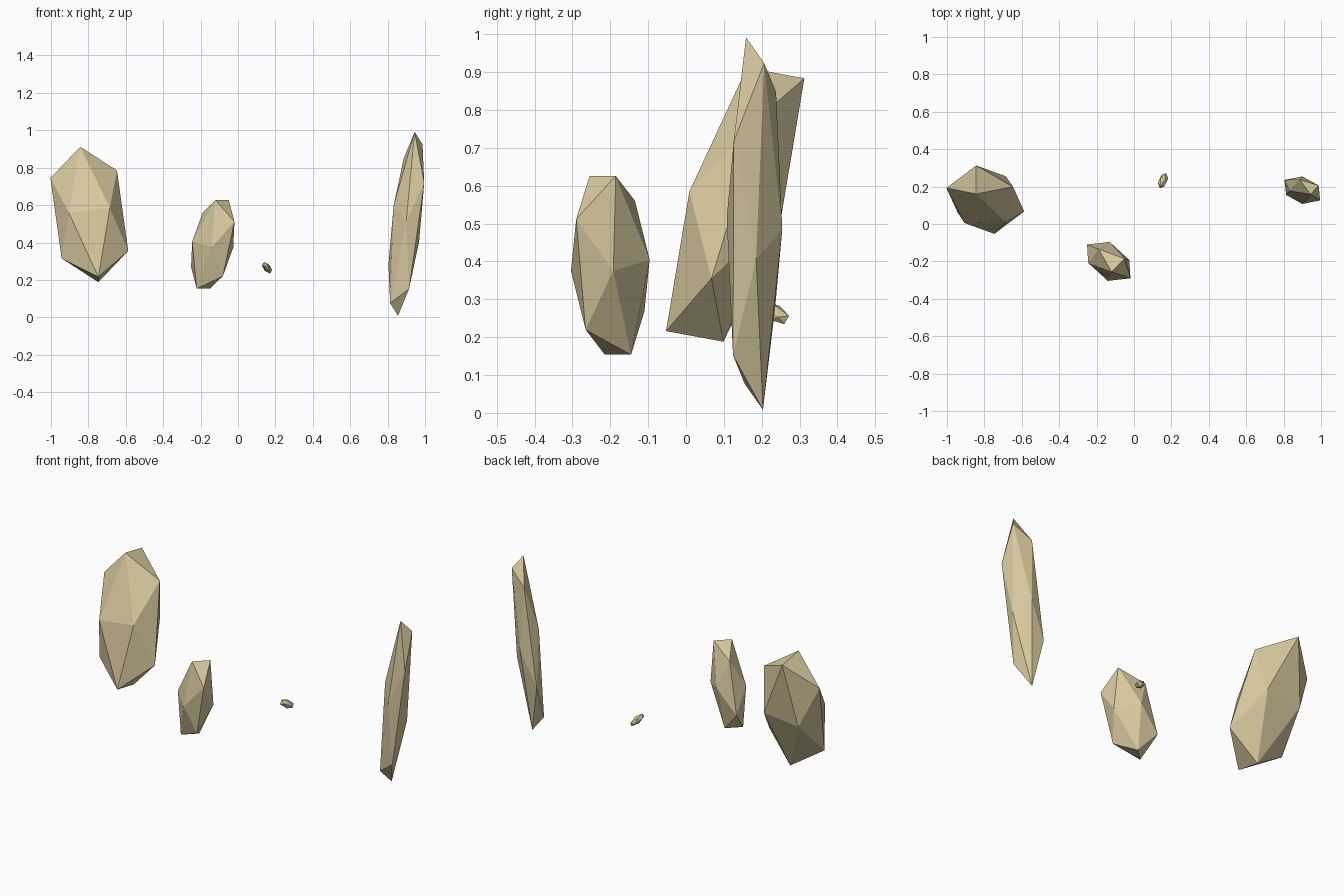
import bpy, bmesh
from mathutils import Vector

if "Cube" in bpy.data.objects:
    bpy.data.objects.remove(bpy.data.objects["Cube"])

PHI = (1 + 5 ** 0.5) / 2

sand = bpy.data.materials.new("sand_stone")
sand.diffuse_color = (0.68, 0.58, 0.34, 1)
sand.use_nodes = True
sand.node_tree.nodes["Principled BSDF"].inputs["Base Color"].default_value = sand.diffuse_color


def rock(name, centre, a, b, c):
    """Faceted twenty-sided rock, stretched along the half axes a, b and c."""
    a, b, c = Vector(a), Vector(b), Vector(c)
    bm = bmesh.new()
    for s in (-1, 1):
        for t in (-PHI, PHI):
            for p in (b * s + c * t, a * s + b * t, c * s + a * t):
                bm.verts.new(p)
    bmesh.ops.convex_hull(bm, input=bm.verts[:])
    bmesh.ops.recalc_face_normals(bm, faces=bm.faces[:])
    mesh = bpy.data.meshes.new(name)
    bm.to_mesh(mesh)
    bm.free()
    mesh.materials.append(sand)
    obj = bpy.data.objects.new(name, mesh)
    obj.location = centre
    bpy.context.collection.objects.link(obj)


# Broad rock on the left
rock("broad_rock", (-0.795, 0.13, 0.55),
     (-0.03, 0.066, 0.215), (0.11, 0.002, 0.0125), (0, -0.076, 0.014))

# Medium rock near the middle
rock("medium_rock", (-0.135, -0.2, 0.39),
     (0.0525, -0.048, -0.015), (0.0355, 0.0346, 0), (0.031, -0.0125, 0.146))

# Tiny pebble
rock("pebble", (0.155, 0.232, 0.265),
     (0.01, 0.021, -0.012), (0.011, -0.006, 0), (0, 0.006, 0.011))

# Tall thin shard on the right
rock("tall_shard", (0.9, 0.181, 0.5),
     (0.034, -0.0345, -0.04), (0.0212, 0.024, -0.034), (0.0405, 0.001, 0.283))
